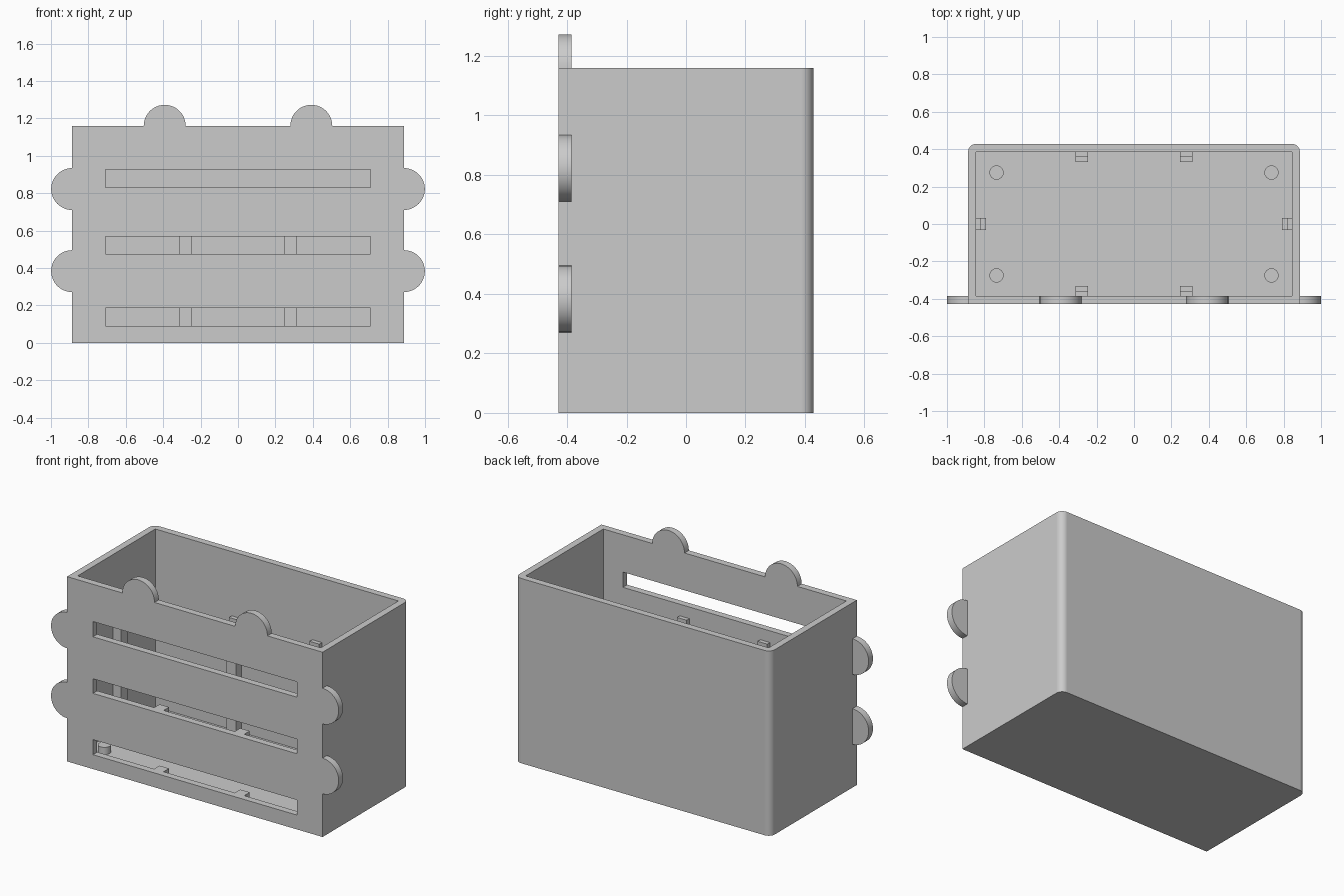
import bpy, bmesh, math

if "Cube" in bpy.data.objects:
    bpy.data.objects.remove(bpy.data.objects["Cube"])

HX, HY, H = 0.887, 0.428, 1.16      # outer half width, half depth, height
T = 0.043                           # wall thickness
IX, IY = HX - T, HY - T
SLOTS = [(0.09, 0.185), (0.475, 0.567), (0.83, 0.926)]


def prism(name, pts, offset):
    """Closed outline of 3D points pushed along an offset vector."""
    bm = bmesh.new()
    face = bm.faces.new([bm.verts.new(p) for p in pts])
    new = bmesh.ops.extrude_face_region(bm, geom=[face])["geom"]
    bmesh.ops.translate(bm, vec=offset,
                        verts=[v for v in new if isinstance(v, bmesh.types.BMVert)])
    bmesh.ops.recalc_face_normals(bm, faces=bm.faces)
    me = bpy.data.meshes.new(name)
    bm.to_mesh(me)
    bm.free()
    ob = bpy.data.objects.new(name, me)
    bpy.context.collection.objects.link(ob)
    return ob


def box(name, x0, x1, y0, y1, z0, z1):
    return prism(name, [(x0, y0, z0), (x1, y0, z0), (x1, y1, z0), (x0, y1, z0)],
                 (0, 0, z1 - z0))


def activate(ob):
    bpy.ops.object.select_all(action='DESELECT')
    ob.select_set(True)
    bpy.context.view_layer.objects.active = ob


def smooth(ob):
    activate(ob)
    bpy.ops.object.shade_smooth_by_angle(angle=math.radians(30))


def cut(ob, cutter):
    activate(ob)
    m = ob.modifiers.new("cut", 'BOOLEAN')
    m.operation, m.solver, m.object = 'DIFFERENCE', 'EXACT', cutter
    bpy.ops.object.modifier_apply(modifier=m.name)
    bpy.data.objects.remove(cutter)


# open box: square front corners, rounded back corners
r = 0.042
outline = [(-HX, -HY, 0), (HX, -HY, 0)]
for sx, start in ((1, 0), (-1, 90)):
    for i in range(9):
        a = math.radians(start + i * 90 / 8)
        outline.append((sx * (HX - r) + r * math.cos(a), HY - r + r * math.sin(a), 0))
shell = prism("box_shell", outline, (0, 0, H))
cut(shell, box("cavity", -IX, IX, -IY, IY, T, H + 0.2))
for z0, z1 in SLOTS:
    cut(shell, box("slot", -0.708, 0.708, -HY - 0.1, -IY + 0.1, z0, z1))
smooth(shell)
wn = shell.modifiers.new("weighted_normals", 'WEIGHTED_NORMAL')
wn.keep_sharp = True


# half-round tabs around the front wall
def tab(name, cx, cz, direction, rad=0.112):
    pts = []
    for i in range(25):
        a = math.radians(direction - 90 + i * 7.5)
        pts.append((cx + rad * math.cos(a), -HY, cz + rad * math.sin(a)))
    smooth(prism(name, pts, (0, T, 0)))


for sx, side in ((-1, "left"), (1, "right")):
    tab(f"top_tab_{side}", sx * 0.392, H, 90)
    for cz, level in ((0.383, "lower"), (0.822, "upper")):
        tab(f"side_tab_{side}_{level}", sx * HX, cz, 0 if sx > 0 else 180)


# shelf ribs inside: stepped at the top
W, D, TOP, STEP = 0.033, 0.054, 0.757, 0.04


def rib(name, place, z0, z1, step=STEP):
    """place maps (along wall, distance from wall, z) to a 3D point."""
    prof = [(0, z0), (D, z0), (D, z1 - step), (D / 2, z1 - step), (D / 2, z1), (0, z1)]
    if step == 0:
        prof = [(0, z0), (D, z0), (D, z1), (0, z1)]
    a, b = place(-W, 0, 0), place(W, 0, 0)
    prism(name, [place(-W, d, z) for d, z in prof], [q - p for p, q in zip(a, b)])


for s, side in ((-1, "left"), (1, "right")):
    cx = s * 0.28
    rib(f"back_rib_{side}", lambda u, d, z: (cx + u, IY - d, z), T, TOP)
    rib(f"side_rib_{side}", lambda u, d, z: (s * (IX - d), u, z), T, TOP)
    # front ribs are interrupted by the slots
    for i, (z0, z1) in enumerate(((T, 0.09), (0.185, 0.475), (0.567, TOP))):
        rib(f"front_rib_{side}_{i + 1}", lambda u, d, z: (cx + u, -IY + d, z),
            z0, z1, STEP if z1 == TOP else 0)
    # floor pegs
    for sy, end in ((-1, "front"), (1, "back")):
        ring = [(s * 0.735 + 0.038 * math.cos(k * math.tau / 32),
                 sy * 0.275 + 0.038 * math.sin(k * math.tau / 32), T) for k in range(32)]
        smooth(prism(f"floor_peg_{end}_{side}", ring, (0, 0, 0.045)))
